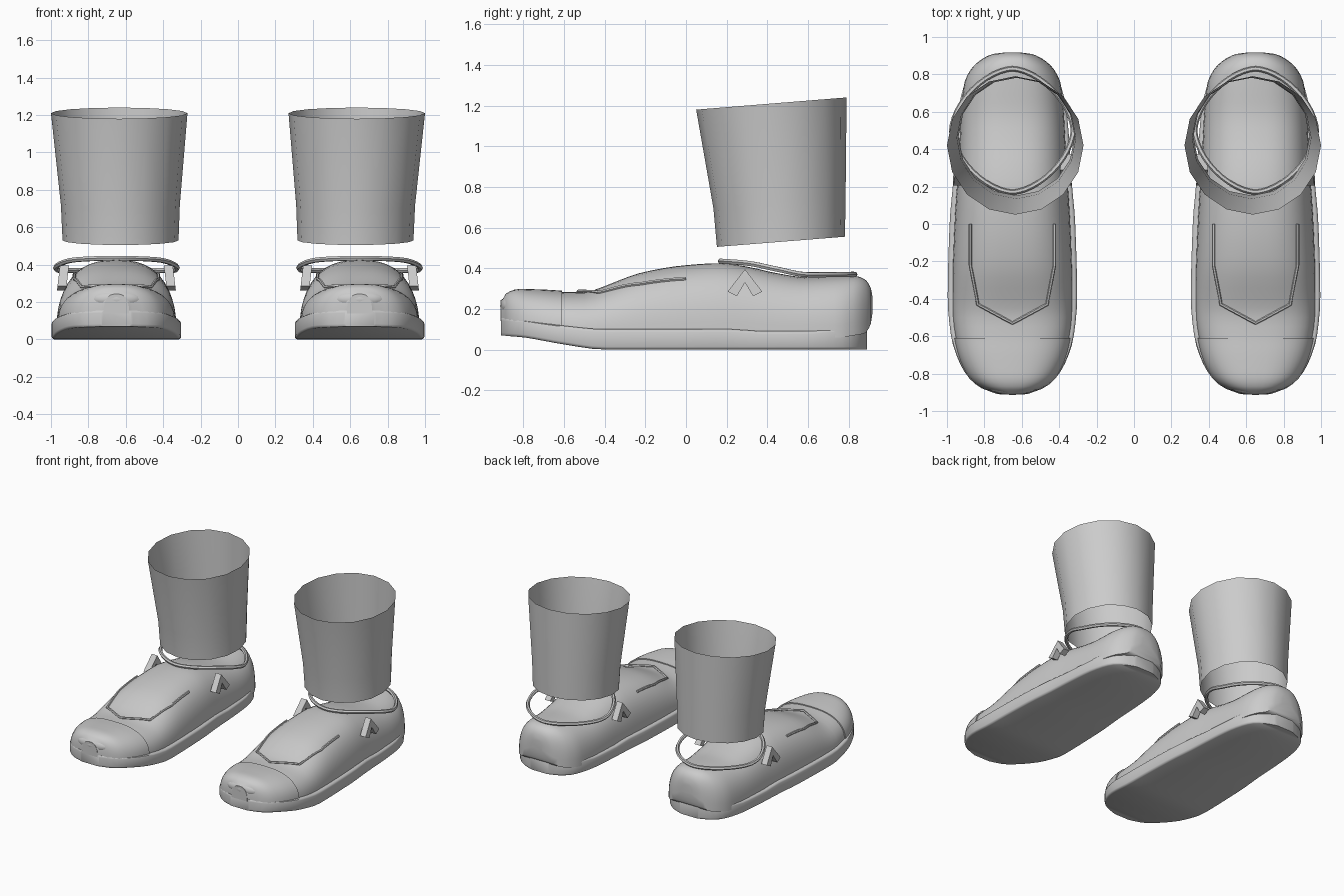
import bpy, bmesh, math
from mathutils import Vector

if "Cube" in bpy.data.objects:
    bpy.data.objects.remove(bpy.data.objects["Cube"])

grey = bpy.data.materials.new("light grey")
grey.diffuse_color = (0.6, 0.6, 0.6, 1)
grey.use_nodes = True
grey.node_tree.nodes["Principled BSDF"].inputs["Base Color"].default_value = grey.diffuse_color
CX = 0.65  # shoe centre line


def interp(table, y, col):
    """Smooth monotone interpolation in a table of rows keyed by y."""
    if y <= table[0][0]:
        return table[0][col]
    n = len(table)

    def slope(i):
        if i == 0 or i == n - 1:
            a, b = (0, 1) if i == 0 else (n - 2, n - 1)
            return (table[b][col] - table[a][col]) / (table[b][0] - table[a][0])
        s0 = (table[i][col] - table[i-1][col]) / (table[i][0] - table[i-1][0])
        s1 = (table[i+1][col] - table[i][col]) / (table[i+1][0] - table[i][0])
        return 0 if s0 * s1 <= 0 else 2 * s0 * s1 / (s0 + s1)

    for i in range(n - 1):
        y0, y1 = table[i][0], table[i+1][0]
        if y <= y1:
            d = y1 - y0
            t = (y - y0) / d
            return ((2*t**3 - 3*t*t + 1) * table[i][col] + (t**3 - 2*t*t + t) * d * slope(i)
                    + (3*t*t - 2*t**3) * table[i+1][col] + (t**3 - t*t) * d * slope(i + 1))
    return table[-1][col]


def finish(ob, angle=40):
    ob.data.materials.clear()
    ob.data.materials.append(grey)
    bpy.ops.object.select_all(action='DESELECT')
    ob.select_set(True)
    bpy.context.view_layer.objects.active = ob
    bpy.ops.object.shade_smooth_by_angle(angle=math.radians(angle))
    # the other foot
    m = ob.modifiers.new("other_foot", 'MIRROR')
    m.use_axis[0] = True
    m.use_clip = False
    m.use_mirror_merge = False
    return ob


def mesh_object(name, bm, angle=40):
    bmesh.ops.recalc_face_normals(bm, faces=bm.faces)
    me = bpy.data.meshes.new(name)
    bm.to_mesh(me)
    bm.free()
    ob = bpy.data.objects.new(name, me)
    bpy.context.collection.objects.link(ob)
    return finish(ob, angle)


def loft(name, rings, caps=True, angle=40):
    bm = bmesh.new()
    vs = [[bm.verts.new(p) for p in r] for r in rings]
    n = len(rings[0])
    for a, b in zip(vs, vs[1:]):
        for i in range(n):
            bm.faces.new((a[i], a[(i+1) % n], b[(i+1) % n], b[i]))
    if caps:
        bm.faces.new(vs[0])
        bm.faces.new(vs[-1])
    return mesh_object(name, bm, angle)


def tube(name, pts, radius, cyclic=False):
    cu = bpy.data.curves.new(name, 'CURVE')
    cu.dimensions = '3D'
    cu.bevel_depth = radius
    cu.bevel_resolution = 1
    cu.use_fill_caps = True
    sp = cu.splines.new('POLY')
    sp.points.add(len(pts) - 1)
    for p, q in zip(sp.points, pts):
        p.co = (*q, 1)
    sp.use_cyclic_u = cyclic
    ob = bpy.data.objects.new(name, cu)
    bpy.context.collection.objects.link(ob)
    bpy.ops.object.select_all(action='DESELECT')
    ob.select_set(True)
    bpy.context.view_layer.objects.active = ob
    bpy.ops.object.convert(target='MESH')
    return finish(bpy.context.object, 50)


def stations(y0, y1, n):
    """Stations along y, packed closer at both ends."""
    m, h = (y0 + y1) / 2, (y1 - y0) / 2
    return [m - h * math.cos(math.pi * i / n) for i in range(n + 1)]


# Sole: rows of y, half width, bottom, top
SOLE = [(-.91, .08, .07, .155), (-.87, .18, .066, .153), (-.8, .25, .06, .145),
        (-.7, .3, .043, .13), (-.6, .328, .025, .117), (-.4, .346, 0, .1),
        (0, .336, 0, .1), (.25, .315, 0, .1), (.35, .31, 0, .09), (.6, .29, 0, .09),
        (.72, .265, 0, .1), (.8, .23, 0, .1), (.86, .16, 0, .098), (.89, .08, 0, .095)]
rings = []
for y in stations(-.91, .89, 36):
    w, b, t = (interp(SOLE, y, c) for c in (1, 2, 3))
    k = .014
    half = [(w - k, b), (w - .004, b + .005), (w, b + k), (w, t - k), (w - .004, t - .005), (w - k, t)]
    sec = half + [(-x, z) for x, z in reversed(half)]
    rings.append([(CX + x, y, z) for x, z in sec])
loft("sole", rings)

# Upper: rows of y, half width, bottom, top
UPPER = [(-.905, .06, .14, .235), (-.88, .15, .12, .272), (-.82, .225, .1, .29),
         (-.7, .282, .09, .287), (-.6, .305, .08, .282), (-.5, .318, .07, .283),
         (-.4, .32, .06, .312), (-.3, .32, .06, .352), (-.2, .318, .06, .383),
         (0, .31, .06, .415), (.17, .3, .06, .425), (.3, .29, .06, .408),
         (.45, .283, .06, .375), (.6, .275, .06, .355), (.75, .258, .06, .36),
         (.83, .22, .07, .362), (.88, .165, .08, .345), (.91, .1, .13, .3), (.917, .04, .18, .26)]


def section(y, grow=0.0):
    w, b, t = (interp(UPPER, y, c) for c in (1, 2, 3))
    e = 2 / 2.6
    pts = []
    for i in range(25):
        a = math.pi * i / 24
        c, s = math.cos(a), max(math.sin(a), 0)
        pts.append((CX + math.copysign(abs(c) ** e, c) * (w + grow), y, b + s ** e * (t + grow - b)))
    return pts


def surface(x, y):
    w, b, t = (interp(UPPER, y, c) for c in (1, 2, 3))
    return b + (1 - min(abs(x) / w, 1) ** 2.6) ** (1 / 2.6) * (t - b)


loft("upper", [section(y) for y in stations(-.905, .917, 48)])

# Toe cap with a step at its seam and a bumper ridge
loft("toe_cap", [section(y, .008) for y in stations(-.912, -.61, 16)])
bm = bmesh.new()
bmesh.ops.create_uvsphere(bm, u_segments=20, v_segments=10, radius=1)
for v in bm.verts:
    v.co = (CX + v.co.x * .14, -.862 + v.co.y * .052, .215 + v.co.z * .052)
mesh_object("toe_bumper", bm)

# Tongue outline trim laid on the upper
corners = [(-.225, 0), (-.225, -.22), (-.185, -.43), (0, -.53), (.185, -.43), (.225, -.22), (.225, 0)]
path = []
for (x0, y0), (x1, y1) in zip(corners, corners[1:]):
    for i in range(5):
        x, y = x0 + (x1 - x0) * i / 5, y0 + (y1 - y0) * i / 5
        path.append((CX + x, y, surface(x, y) + .004))
path.append((CX + .225, 0, surface(.225, 0) + .004))
tube("tongue_trim", path, .009)

# Collar: rounded diamond loop, high in front and low at the heel
COLLAR = [(.15, .436), (.3, .425), (.45, .395), (.6, .368), (.84, .37)]
ring = []
for i in range(48):
    a = 2 * math.pi * i / 48
    c, s = math.cos(a), math.sin(a)
    y = .5 + math.copysign(abs(s) ** 1.2, s) * .33
    ring.append((CX + math.copysign(abs(c) ** 1.2, c) * .325, y, interp(COLLAR, y, 1)))
tube("collar", ring, .014, cyclic=True)

# Chevron lace loops on both flanks
for side, label in ((1, "outer"), (-1, "inner")):
    bm = bmesh.new()
    prof = [(.29, .395), (.205, .285), (.25, .262), (.29, .33), (.33, .262), (.375, .285)]
    layers = []
    for near in (0, 1):
        layers.append([bm.verts.new((CX + side * ((.318 if near else .27) - (z - .26) * .12), y, z))
                       for y, z in prof])
    for i in range(6):
        j = (i + 1) % 6
        bm.faces.new((layers[0][i], layers[0][j], layers[1][j], layers[1][i]))
    for lay in layers:
        bm.faces.new((lay[0], lay[1], lay[2], lay[3]))
        bm.faces.new((lay[0], lay[3], lay[4], lay[5]))
    mesh_object(label + "_lace_loop", bm, 30)

# Leg cuff: open, tapered and tilted tube (x centre, y centre, rx, ry, z, rise)
rings = []
for cx, cy, rx, ry, z, rise in [(.628, .467, .31, .315, .53, .025),
                                (.629, .46, .318, .325, .72, .026),
                                (.635, .42, .365, .37, 1.21, .03)]:
    rings.append([(cx + rx * math.cos(math.tau * i / 16), cy + ry * math.sin(math.tau * i / 16),
                   z + rise * math.sin(math.tau * i / 16)) for i in range(16)])
loft("leg_cuff", rings, caps=False)
